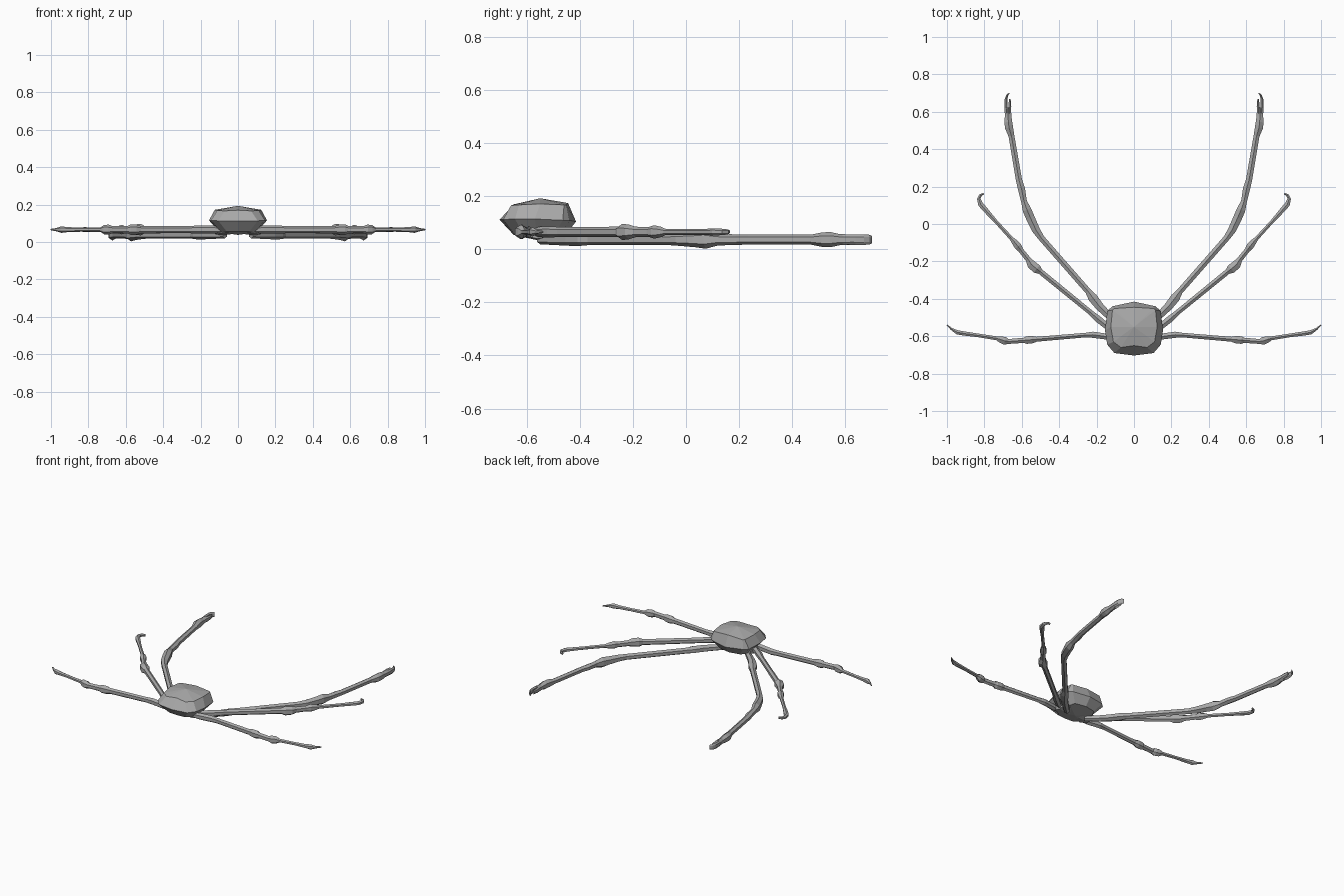
import bpy, bmesh, math
from mathutils import Vector

grey = bpy.data.materials.new("stone grey")
grey.diffuse_color = (0.4, 0.4, 0.4, 1)


def finish(name, bm):
    """Turn a right-hand half into a mirrored object."""
    bmesh.ops.recalc_face_normals(bm, faces=bm.faces)
    mesh = bpy.data.meshes.new(name)
    bm.to_mesh(mesh)
    bm.free()
    mesh.materials.append(grey)
    obj = bpy.data.objects.new(name, mesh)
    bpy.context.collection.objects.link(obj)
    mod = obj.modifiers.new("mirror", 'MIRROR')
    mod.merge_threshold = 0.001
    return obj


def limb(name, z, points, sides=6):
    """Faceted tube along a flat path; each point is x, y, half width, half height."""
    bm = bmesh.new()
    path = [Vector((p[0], p[1], z)) for p in points]
    rings = []
    for i, (_, _, w, h) in enumerate(points):
        along = (path[min(i + 1, len(path) - 1)] - path[max(i - 1, 0)]).normalized()
        across = Vector((along.y, -along.x, 0))
        ring = []
        for k in range(sides):
            a = math.tau * (k + 0.5) / sides
            ring.append(bm.verts.new(path[i] + across * w * math.cos(a)
                                     + Vector((0, 0, h * 1.1 * math.sin(a)))))
        rings.append(ring)
    for a, b in zip(rings, rings[1:]):
        for k in range(sides):
            n = (k + 1) % sides
            bm.faces.new((a[k], a[n], b[n], b[k]))
    bm.faces.new(rings[0])
    bm.faces.new(rings[-1])
    return finish(name, bm)


# Body: half outlines from back to front, stacked from the belly to the back plate
belly = [(0, -.455, .055), (.075, -.47, .055), (.09, -.50, .05), (.095, -.56, .05),
         (.09, -.61, .05), (.06, -.645, .055), (0, -.65, .055)]
waist = [(0, -.415, .105), (.115, -.44, .11), (.143, -.465, .11), (.155, -.57, .115),
         (.143, -.645, .115), (.105, -.69, .113), (0, -.703, .112)]
plate = [(0, -.445, .175), (.105, -.452, .168), (.115, -.46, .168), (.124, -.55, .172),
         (.11, -.63, .168), (.07, -.66, .166), (0, -.65, .17)]
bm = bmesh.new()
rings = [[bm.verts.new(p) for p in ring] for ring in (belly, waist, plate)]
for a, b in zip(rings, rings[1:]):
    for k in range(len(a) - 1):
        bm.faces.new((a[k], a[k + 1], b[k + 1], b[k]))
for ring, pole in ((rings[0], (0, -.56, .038)), (rings[-1], (0, -.55, .193))):
    tip = bm.verts.new(pole)
    for k in range(len(ring) - 1):
        bm.faces.new((ring[k], ring[k + 1], tip))
finish("body", bm)

# Front legs, reaching straight out to the sides
limb("front_legs", .066, [
    (.07, -.61, .014, .014), (.14, -.603, .018, .02), (.22, -.592, .019, .02),
    (.26, -.594, .014, .017), (.52, -.616, .015, .018), (.545, -.618, .023, .025),
    (.575, -.621, .023, .025), (.59, -.622, .016, .018), (.67, -.628, .015, .017),
    (.69, -.625, .024, .024), (.715, -.617, .02, .023), (.735, -.611, .012, .011),
    (.83, -.596, .011, .01), (.91, -.585, .013, .012), (.945, -.579, .013, .016),
    (.975, -.562, .007, .007), (1.0, -.54, .003, .004)])

# Middle legs, bent backward with a hooked tip
limb("middle_legs", .066, [
    (.07, -.585, .014, .014), (.14, -.55, .019, .018), (.19, -.51, .021, .019),
    (.23, -.475, .016, .017), (.50, -.255, .017, .018), (.52, -.24, .029, .028),
    (.55, -.215, .027, .025), (.565, -.19, .017, .018), (.605, -.14, .016, .017),
    (.62, -.12, .022, .023), (.64, -.095, .018, .018), (.655, -.078, .012, .011),
    (.74, .015, .011, .01), (.80, .082, .016, .011), (.82, .105, .016, .012),
    (.83, .135, .011, .011), (.82, .155, .008, .009), (.803, .162, .005, .007)])

# Rear legs, the longest pair, with a pincer at the end
limb("rear_legs", .037, [
    (.07, -.55, .018, .016), (.14, -.485, .022, .019), (.185, -.44, .026, .021),
    (.22, -.395, .029, .021), (.245, -.36, .019, .018), (.495, -.075, .019, .018),
    (.525, -.03, .025, .021), (.555, .035, .027, .026), (.572, .075, .027, .031),
    (.588, .12, .018, .02), (.602, .19, .022, .018), (.615, .235, .019, .017),
    (.655, .47, .018, .017), (.668, .515, .025, .025), (.672, .545, .024, .026),
    (.673, .58, .02, .019), (.675, .62, .02, .018)])
limb("pincer_outer", .037, [
    (.680, .59, .011, .017), (.685, .64, .009, .018), (.684, .67, .008, .018),
    (.677, .69, .006, .017), (.666, .70, .003, .014)])
limb("pincer_inner", .037, [
    (.667, .59, .011, .017), (.664, .63, .009, .016), (.664, .668, .005, .012)])

# Hip joints tucked under the body
limb("hips", .058, [
    (.03, -.57, .05, .014), (.08, -.565, .06, .02), (.12, -.56, .045, .016)])
